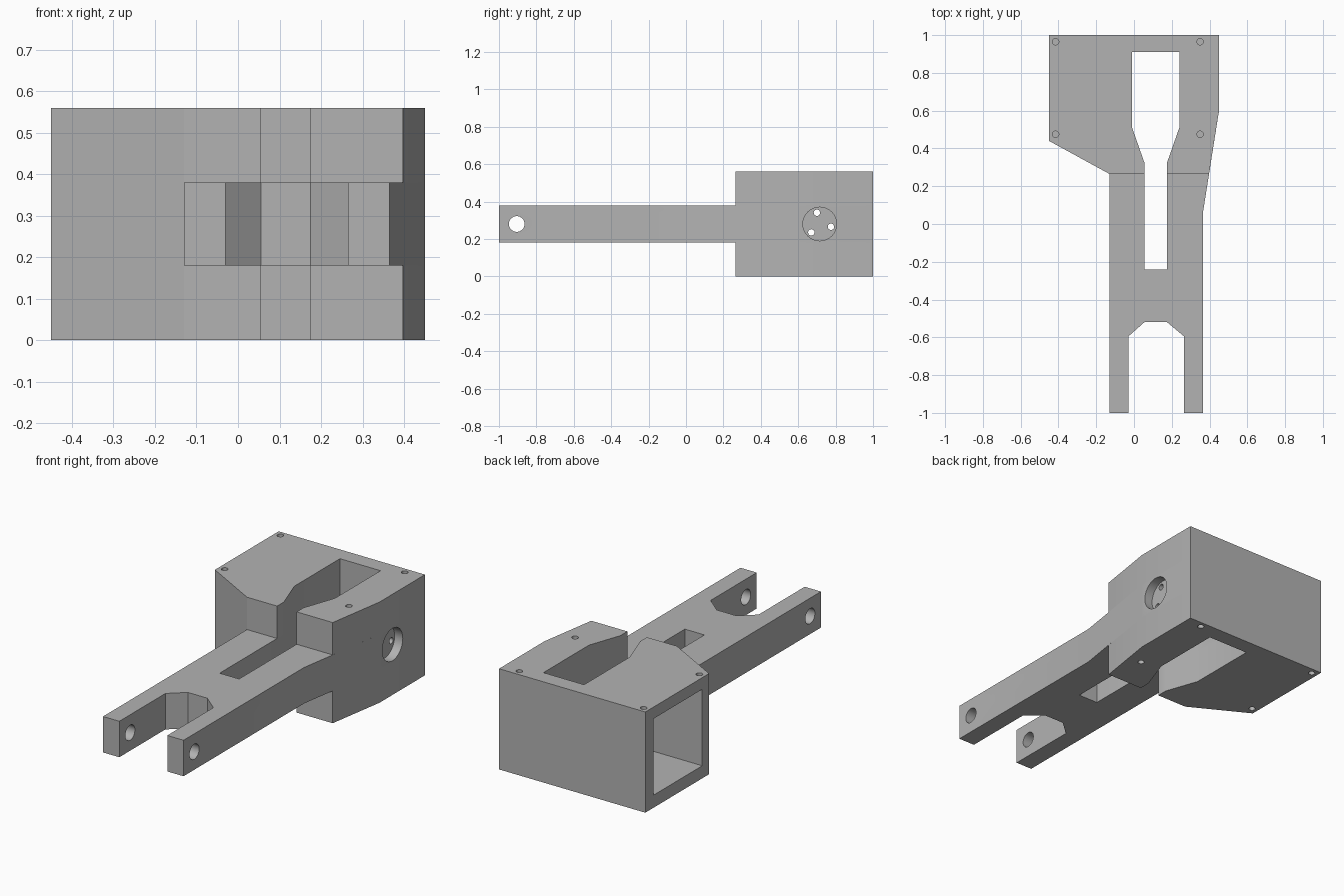
import bpy
import bmesh
from math import radians
from mathutils import Matrix, Vector

cube = bpy.data.objects.get("Cube")
if cube:
    bpy.data.objects.remove(cube, do_unlink=True)

grey = bpy.data.materials.new("plain grey")
grey.use_nodes = True
colour = (0.45, 0.45, 0.45, 1)
grey.diffuse_color = colour
grey.node_tree.nodes["Principled BSDF"].inputs["Base Color"].default_value = colour

MID = 0.28  # height of the arm centre line


def add_object(name, bm):
    bmesh.ops.recalc_face_normals(bm, faces=bm.faces)
    mesh = bpy.data.meshes.new(name)
    bm.to_mesh(mesh)
    bm.free()
    mesh.materials.append(grey)
    obj = bpy.data.objects.new(name, mesh)
    bpy.context.collection.objects.link(obj)
    return obj


def prism(name, outline, low, high):
    """Extrude a plan outline between two heights."""
    bm = bmesh.new()
    face = bm.faces.new([bm.verts.new((x, y, low)) for x, y in outline])
    extruded = bmesh.ops.extrude_face_region(bm, geom=[face])["geom"]
    verts = [v for v in extruded if isinstance(v, bmesh.types.BMVert)]
    bmesh.ops.translate(bm, verts=verts, vec=(0, 0, high - low))
    return add_object(name, bm)


def cylinder(name, centre, radius, length, axis):
    bm = bmesh.new()
    turn = Vector((0, 0, 1)).rotation_difference(Vector(axis)).to_matrix().to_4x4()
    bmesh.ops.create_cone(bm, cap_ends=True, segments=32, radius1=radius,
                          radius2=radius, depth=length,
                          matrix=Matrix.Translation(centre) @ turn)
    return add_object(name, bm)


def cut(part, cutters):
    bpy.context.view_layer.objects.active = part
    for cutter in cutters:
        cutter.hide_render = True
        mod = part.modifiers.new("cut", 'BOOLEAN')
        mod.operation = 'DIFFERENCE'
        mod.solver = 'EXACT'
        mod.object = cutter
        bpy.ops.object.modifier_apply(modifier=mod.name)


# Plan outlines: the rear housing, and the forked arm running through it
rear = [(0.397, 0.265), (0.45, 0.6), (0.45, 1), (-0.45, 1),
        (-0.45, 0.44), (-0.13, 0.265)]
fork = [(-0.13, -1), (-0.03, -1), (-0.03, -0.595), (0.055, -0.52),
        (0.175, -0.52), (0.265, -0.595), (0.265, -1), (0.365, -1),
        (0.365, 0.06)]
slot = [(0.055, -0.24), (0.175, -0.24), (0.175, 0.325), (0.24, 0.51),
        (0.24, 0.91), (-0.01, 0.91), (-0.01, 0.51), (0.055, 0.325)]

lower = prism("lower_housing", rear, 0, 0.18)
arm = prism("forked_arm", fork + rear[1:], 0.18, 0.38)
upper = prism("upper_housing", rear, 0.38, 0.56)

# Central slot, side compartment and round recess with three through holes
slot_cutter = prism("slot_cutter", slot, -0.1, 0.7)
bay_cutter = prism("bay_cutter", [(-0.6, 0.5), (-0.08, 0.5),
                                  (-0.08, 0.93), (-0.6, 0.93)], 0.07, 0.495)
recess = cylinder("recess_cutter", (0.5, 0.715, MID), 0.09, 0.2, (1, 0, 0))
bolts = [cylinder("bolt_cutter", (0.2, y, z), 0.017, 0.8, (1, 0, 0))
         for y, z in ((0.7, 0.34), (0.775, 0.265), (0.67, 0.235))]
pin = cylinder("pin_cutter", (0.1, -0.905, MID), 0.042, 1, (1, 0, 0))


def screws(height):
    return [cylinder("screw_cutter", (x, y, height), 0.017, 0.3, (0, 0, 1))
            for x in (-0.415, 0.35) for y in (0.475, 0.965)]


shared = [slot_cutter, bay_cutter, recess]
top_screws, bottom_screws = screws(0.56), screws(0)
cut(lower, shared + bottom_screws)
cut(upper, shared + top_screws)
cut(arm, shared + bolts + [pin])

for cutter in shared + bolts + [pin] + top_screws + bottom_screws:
    bpy.data.objects.remove(cutter, do_unlink=True)

# Smooth round holes, crisp edges elsewhere
bpy.ops.object.select_all(action='DESELECT')
for part in (lower, arm, upper):
    part.select_set(True)
bpy.context.view_layer.objects.active = arm
bpy.ops.object.shade_smooth_by_angle(angle=radians(20))
